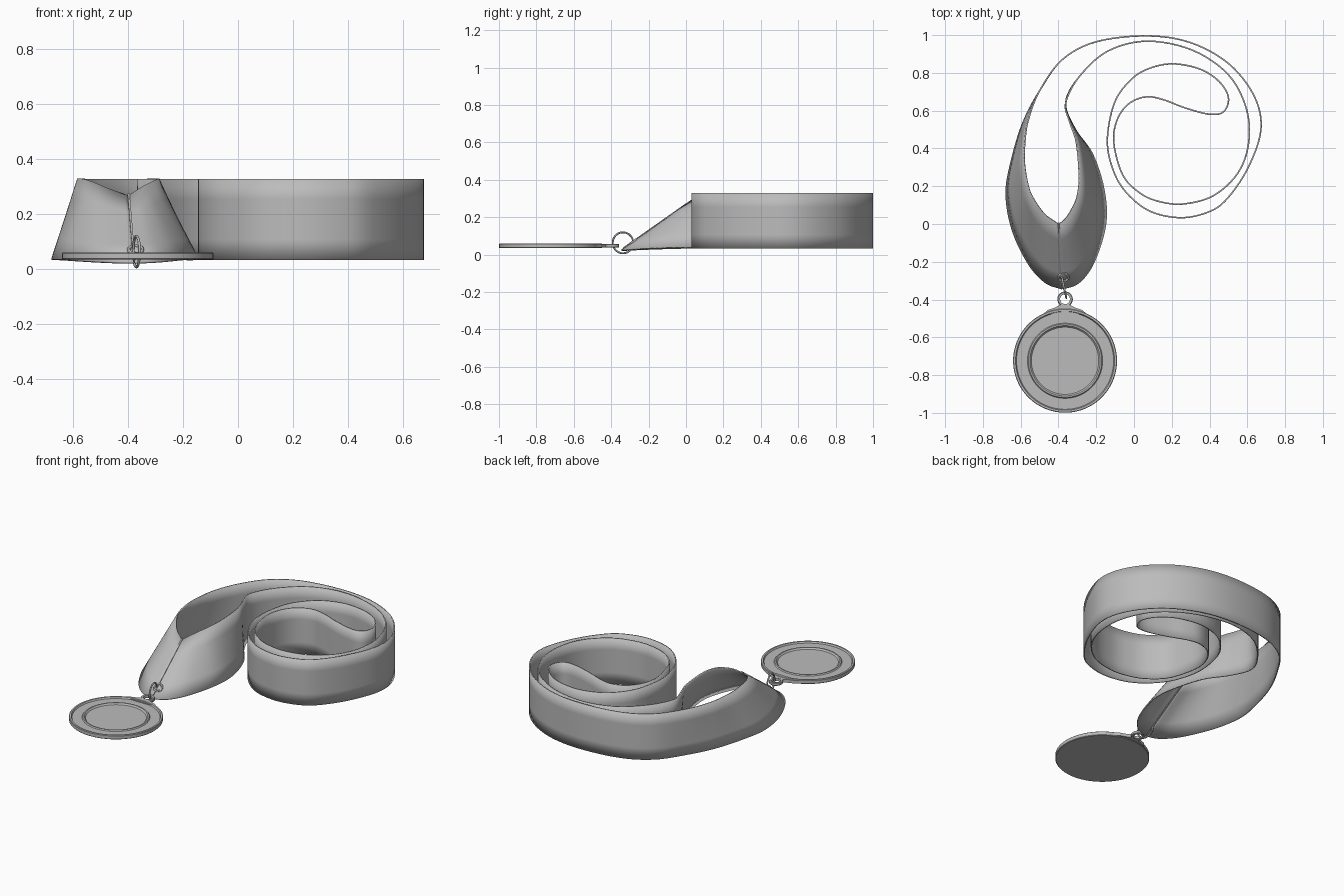
import bpy, bmesh, math
from mathutils import Vector, Matrix

if "Cube" in bpy.data.objects:
    bpy.data.objects.remove(bpy.data.objects["Cube"])

grey = bpy.data.materials.new("neutral grey")
grey.diffuse_color = (0.5, 0.5, 0.5, 1)
grey.use_nodes = True
grey.node_tree.nodes["Principled BSDF"].inputs["Base Color"].default_value = grey.diffuse_color


def make(name, bm, loc=(0, 0, 0)):
    bmesh.ops.recalc_face_normals(bm, faces=bm.faces)
    me = bpy.data.meshes.new(name)
    bm.to_mesh(me)
    bm.free()
    ob = bpy.data.objects.new(name, me)
    bpy.context.collection.objects.link(ob)
    ob.location = loc
    me.materials.append(grey)
    return ob


def smooth(ob, angle=30):
    bpy.ops.object.select_all(action='DESELECT')
    ob.select_set(True)
    bpy.context.view_layer.objects.active = ob
    bpy.ops.object.shade_smooth_by_angle(angle=math.radians(angle))


def lathe(name, profile, loc, closed=False, n=96, matrix=None):
    """Revolve (radius, height) points around z; zero radius makes a pole."""
    bm = bmesh.new()
    rings = []
    for r, z in profile:
        if r == 0:
            rings.append([bm.verts.new((0, 0, z))] * n)
        else:
            rings.append([bm.verts.new((r * math.cos(a), r * math.sin(a), z))
                          for a in (math.tau * i / n for i in range(n))])
    pairs = list(zip(rings, rings[1:]))
    if closed:
        pairs.append((rings[-1], rings[0]))
    for a, b in pairs:
        for i in range(n):
            j = (i + 1) % n
            corners = list(dict.fromkeys((a[i], a[j], b[j], b[i])))
            bm.faces.new(corners)
    if matrix:
        bm.transform(matrix)
    ob = make(name, bm, loc)
    smooth(ob)
    return ob


def torus(name, R, r, loc, matrix=None):
    prof = [(R + r * math.cos(math.tau * i / 12), r * math.sin(math.tau * i / 12)) for i in range(12)]
    return lathe(name, prof, loc, True, 48, matrix)


# Ribbon: rail pairs (bottom x, y, z, top x, y, z) for the two twisted ends
LO, HI = 0.033, 0.328
left = [(-.38, -.345, .022, -.40, 0, .265), (-.47, -.31, .024, -.47, .05, .29),
        (-.56, -.21, .028, -.52, .115, .312), (-.645, -.03, LO, -.557, .19, .325),
        (-.677, .16, LO, -.58, .32, HI), (-.65, .33, LO, -.578, .43, HI),
        (-.59, .53, LO, -.56, .55, HI)]
right = [(-.31, .50, LO, -.34, .54, HI), (-.22, .37, LO, -.305, .43, HI),
         (-.16, .185, LO, -.29, .25, HI), (-.15, 0, .038, -.303, .14, .322),
         (-.21, -.20, .033, -.335, .07, .306), (-.29, -.31, .026, -.365, .027, .287),
         (-.377, -.345, .022, -.397, 0, .265)]
# Upright coil between the two ends
coil = [(-.5, .705), (-.38, .87), (-.2, .965), (.07, 1.0 - .004), (.3, .96), (.5, .85),
        (.635, .68), (.672, .5), (.6, .29), (.48, .12), (.37, .055), (.23, .034),
        (.07, .075), (-.06, .19), (-.125, .33), (-.14, .47), (-.1, .65), (-.01, .77),
        (.09, .827), (.21, .848), (.35, .82), (.45, .755), (.5, .67), (.475, .595),
        (.4, .581), (.27, .615), (.15, .66), (.06, .673), (-.03, .635), (-.09, .55),
        (-.107, .43), (-.06, .26), (.03, .165), (.13, .12), (.26, .106), (.42, .15),
        (.55, .27), (.607, .43), (.595, .61), (.5, .79), (.31, .92), (.07, .968),
        (-.14, .915), (-.29, .78), (-.362, .64)]
keys = left + [(x, y, LO, x, y, HI) for x, y in coil] + right


def catmull(p, steps):
    p = [Vector(q) for q in p]
    p = [2 * p[0] - p[1]] + p + [2 * p[-1] - p[-2]]
    out = []
    for a, b, c, d in zip(p, p[1:], p[2:], p[3:]):
        for s in range(steps):
            t = s / steps
            out.append(.5 * (2 * b + (c - a) * t + (2 * a - 5 * b + 4 * c - d) * t * t
                             + (3 * b - a - 3 * c + d) * t ** 3))
    return out + [p[-2]]


bm = bmesh.new()
ROWS = 4
prev = None
for q in catmull(keys, 6):
    lo, hi = Vector(q[:3]), Vector(q[3:])
    col = [bm.verts.new(lo.lerp(hi, k / ROWS)) for k in range(ROWS + 1)]
    if prev:
        for k in range(ROWS):
            bm.faces.new((prev[k], col[k], col[k + 1], prev[k + 1]))
    prev = col
ribbon = make("ribbon", bm)
mod = ribbon.modifiers.new("thickness", 'SOLIDIFY')
mod.thickness = 0.008
mod.offset = 0
smooth(ribbon, 40)

# Narrow stitched seam where the ribbon ends meet
bm = bmesh.new()
bmesh.ops.create_cube(bm, size=1)
lo, hi = Vector((-.378, -.335, .03)), Vector((-.3985, .003, .268))
d = hi - lo
bm.transform(Matrix.Translation((lo + hi) / 2) @ d.to_track_quat('Y', 'Z').to_matrix().to_4x4()
             @ Matrix.Diagonal((.008, d.length, .014, 1)))
make("ribbon_seam", bm)

# Medal disc with raised rim and inner ring
MX, MY = -.365, -.724
lathe("medal_disc", [(0, .034), (.272, .034), (.275, .037), (.275, .057), (.272, .06),
                     (.262, .06), (.257, .051), (.199, .051), (.194, .057), (.186, .057),
                     (.178, .048), (0, .048)], (MX, MY, 0), n=128)

# Flared neck joining the disc to its hanging loop
bm = bmesh.new()
half = [(.115, -.476), (.09, -.455), (.06, -.445), (.04, -.436), (.028, -.428)]
outline = half + [(-x, y) for x, y in reversed(half)]
f = bm.faces.new([bm.verts.new((MX + x, y, .037)) for x, y in outline])
ext = bmesh.ops.extrude_face_region(bm, geom=[f])
for v in ext["geom"]:
    if isinstance(v, bmesh.types.BMVert):
        v.co.z = .057
make("medal_neck", bm)
lathe("medal_loop", [(.026, .039), (.037, .037), (.041, .041), (.041, .053), (.037, .057),
                     (.026, .055)], (MX, -.398, 0), True, 48)

# Eyelet lying on the sloping ribbon
tilt = Matrix.Rotation(math.atan2(.243, .345), 4, 'X')
torus("eyelet", .025, .006, (-.373, -.282, .07), tilt)

# Upright jump ring linking eyelet and medal loop
torus("jump_ring", .056, .005, (-.37, -.337, .063),
      Matrix.Rotation(math.radians(12), 4, 'Z') @ Matrix.Rotation(math.pi / 2, 4, 'Y'))
